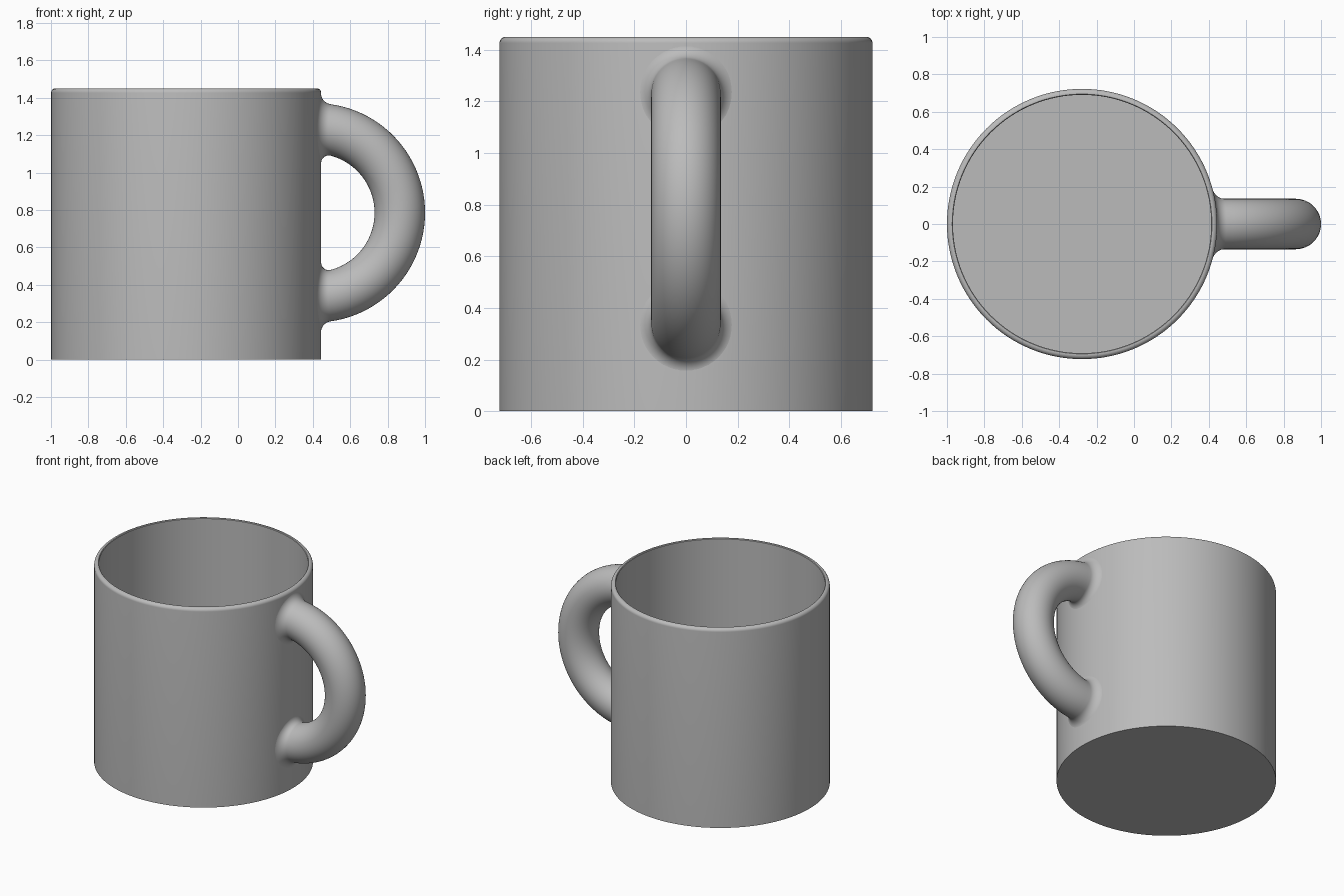
import bpy, bmesh
from math import sin, cos, acos, pi, sqrt, radians

cube = bpy.data.objects.get("Cube")
if cube:
    bpy.data.objects.remove(cube, do_unlink=True)

# Main dimensions
CUP_X, CUP_R, HEIGHT = -0.2775, 0.7225, 1.45
WALL, FLOOR, RIM = 0.032, 0.035, 0.024
ARC_X, ARC_Z, ARC_R = 0.414, 0.785, 0.451
TUBE, FILLET = 0.135, 0.052

# Single ceramic colour
grey = bpy.data.materials.new("grey ceramic")
grey.use_nodes = True
colour = (0.5, 0.5, 0.5, 1)
grey.diffuse_color = colour
grey.node_tree.nodes["Principled BSDF"].inputs["Base Color"].default_value = colour


def make_object(name, bm):
    bmesh.ops.recalc_face_normals(bm, faces=bm.faces)
    mesh = bpy.data.meshes.new(name)
    bm.to_mesh(mesh)
    bm.free()
    mesh.materials.append(grey)
    obj = bpy.data.objects.new(name, mesh)
    bpy.context.collection.objects.link(obj)
    bpy.ops.object.select_all(action='DESELECT')
    obj.select_set(True)
    bpy.context.view_layer.objects.active = obj
    bpy.ops.object.shade_smooth_by_angle(angle=radians(35))
    return obj


def bridge(bm, rings):
    """Join successive closed rings of vertices with quads."""
    n = len(rings[0])
    for a, b in zip(rings, rings[1:]):
        for i in range(n):
            j = (i + 1) % n
            bm.faces.new((a[i], a[j], b[j], b[i]))


# Cup body: a turned profile with a rounded outer rim and a hollow inside
profile = [(CUP_R, 0)]
for k in range(9):
    a = k / 8 * pi / 2
    profile.append((CUP_R - RIM + RIM * cos(a), HEIGHT - RIM + RIM * sin(a)))
inner = CUP_R - WALL
profile += [(inner + 0.004, HEIGHT), (inner, HEIGHT - 0.004), (inner, FLOOR)]
bm = bmesh.new()
SIDES = 128
rings = [[bm.verts.new((CUP_X + r * cos(2 * pi * i / SIDES), r * sin(2 * pi * i / SIDES), z))
          for i in range(SIDES)] for r, z in profile]
bridge(bm, rings)
bm.faces.new(rings[0])
bm.faces.new(rings[-1])
make_object("cup_body", bm)


# Handle: a round tube on an arc, with both ends flared into the curved wall
def wall_angle(phi, radius, gap):
    """Arc angle at which the tube surface is the given gap from the wall."""
    wall_x = CUP_X + sqrt(CUP_R ** 2 - (radius * sin(phi)) ** 2)
    return acos((wall_x + gap - ARC_X) / (ARC_R + radius * cos(phi)))


def handle_point(phi, radius, theta):
    reach = ARC_R + radius * cos(phi)
    return (ARC_X + reach * cos(theta), radius * sin(phi), ARC_Z + reach * sin(theta))


bm = bmesh.new()
AROUND, FLARE, ALONG = 48, 10, 48
angles = [2 * pi * i / AROUND for i in range(AROUND)]
flare = []
for k in range(FLARE + 1):
    a = k / FLARE * pi / 2
    flare.append((TUBE + FILLET * (1 - sin(a)), FILLET * (1 - cos(a)) - 0.001))

rings = []
for radius, gap in flare:
    rings.append([handle_point(p, radius, wall_angle(p, radius, gap)) for p in angles])
for k in range(1, ALONG):
    side = 1 - 2 * k / ALONG
    rings.append([handle_point(p, TUBE, side * wall_angle(p, TUBE, FILLET)) for p in angles])
for radius, gap in reversed(flare):
    rings.append([handle_point(p, radius, -wall_angle(p, radius, gap)) for p in angles])
bridge(bm, [[bm.verts.new(co) for co in ring] for ring in rings])
make_object("handle", bm)
